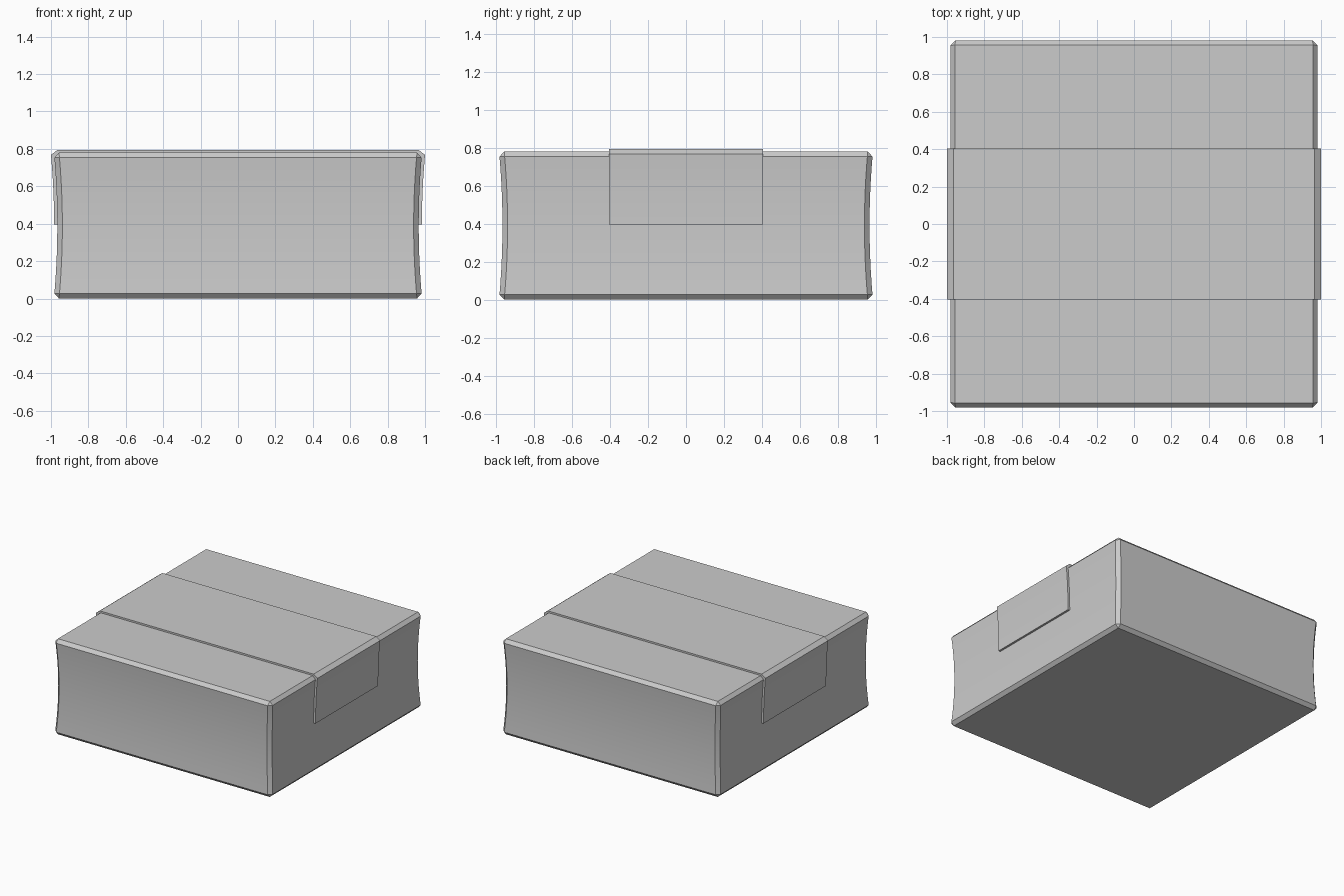
import bpy, bmesh, math

if "Cube" in bpy.data.objects:
    bpy.data.objects.remove(bpy.data.objects["Cube"])

H = 0.78          # body height
STRIP_W = 0.404   # strip half width
STEPS = 10


def half(z):
    """Half width of the pinched body at height z."""
    t = (z - H / 2) / (H / 2)
    return 0.984 - 0.018 * (1 - t * t)


def finish(bm, name):
    bmesh.ops.recalc_face_normals(bm, faces=bm.faces)
    mesh = bpy.data.meshes.new(name)
    bm.to_mesh(mesh)
    bm.free()
    ob = bpy.data.objects.new(name, mesh)
    bpy.context.collection.objects.link(ob)
    bpy.ops.object.select_all(action='DESELECT')
    ob.select_set(True)
    bpy.context.view_layer.objects.active = ob
    bpy.ops.object.shade_smooth_by_angle(angle=math.radians(30))
    return ob


# Box body: sliced cube, sides pinched inwards, edges chamfered
bm = bmesh.new()
bmesh.ops.create_cube(bm, size=1)
for v in bm.verts:
    v.co.z = (v.co.z + 0.5) * H
for i in range(1, STEPS):
    bmesh.ops.bisect_plane(bm, geom=bm.verts[:] + bm.edges[:] + bm.faces[:],
                           plane_co=(0, 0, H * i / STEPS), plane_no=(0, 0, 1))
for v in bm.verts:
    w = half(v.co.z)
    v.co.x = math.copysign(w, v.co.x)
    v.co.y = math.copysign(w, v.co.y)
bm.normal_update()
sharp = [e for e in bm.edges if e.calc_face_angle() > math.radians(30)]
bmesh.ops.bevel(bm, geom=sharp, offset=0.027, offset_type='OFFSET',
                segments=1, profile=0.5, affect='EDGES')
finish(bm, "box_body")

# Sealing strip: runs over the top and halfway down both sides
z0, z1 = 0.395, 0.768
zs = [z0 + (z1 - z0) * i / 6 for i in range(7)]
outer = [(half(z) + 0.017, z) for z in zs] + [(0.966, 0.794)]
inner = [(half(z) - 0.002, z) for z in zs[:-1]] + [(half(0.75) - 0.002, 0.752), (0.954, H - 0.002)]


def arch(side):
    return side + [(-x, z) for x, z in reversed(side)]


bm = bmesh.new()
o, n = arch(outer), arch(inner)
rows = []
for y in (-STRIP_W, STRIP_W):
    rows.append([[bm.verts.new((x, y, z)) for x, z in p] for p in (o, n)])
(of, nf), (ob_, nb) = rows
for i in range(len(o) - 1):
    bm.faces.new((of[i], of[i + 1], ob_[i + 1], ob_[i]))
    bm.faces.new((nf[i], nf[i + 1], nb[i + 1], nb[i]))
    bm.faces.new((of[i], of[i + 1], nf[i + 1], nf[i]))
    bm.faces.new((ob_[i], ob_[i + 1], nb[i + 1], nb[i]))
for i in (0, -1):
    bm.faces.new((of[i], ob_[i], nb[i], nf[i]))
finish(bm, "sealing_strip")
